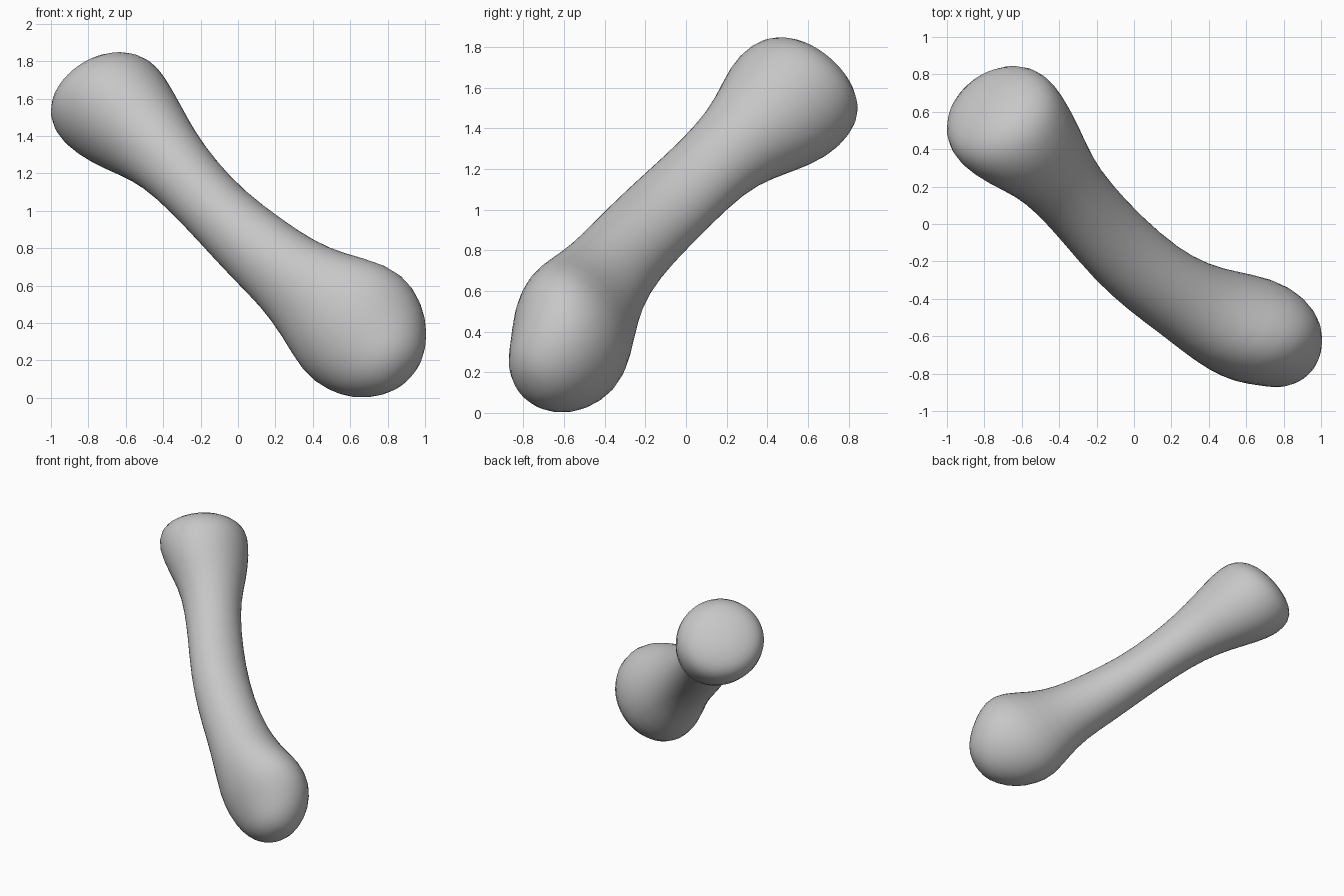
import bpy
import bmesh
import math
from mathutils import Vector

cube = bpy.data.objects.get("Cube")
if cube:
    bpy.data.objects.remove(cube, do_unlink=True)

SEGMENTS = 24
# Frame of the bone: middle point, long axis, two directions across it
MIDDLE = Vector((0, 0, 0.93))
AXIS = Vector((-0.624, 0.54, 0.563)).normalized()
ACROSS = Vector((0.67, 0, 0.742)).normalized()
FRONTAL = ACROSS.cross(AXIS).normalized()

# Cross-sections: along axis, centre across, centre frontal,
# radius across, radius frontal, lean of the oval, tilt of the ring
SECTIONS = [
    (-1.41, .01, 0, .12, .10, 0, 0),
    (-1.35, .01, 0, .21, .18, 0, 0),
    (-1.24, .01, -.01, .305, .242, 0, 0),
    (-1.1, .02, .01, .365, .298, .07, 0),
    (-.95, .01, .035, .372, .312, .12, 0),
    (-.75, -.01, .09, .282, .278, .14, 0),
    (-.55, -.02, .13, .228, .233, .05, 0),
    (-.3, -.03, .16, .208, .215, 0, 0),
    (0, -.03, .157, .183, .219, 0, 0),
    (.3, -.01, .13, .183, .208, 0, 0),
    (.55, .01, .10, .205, .214, 0, 0),
    (.75, .02, .057, .25, .268, .05, 0),
    (.95, .02, .05, .307, .328, .08, .1),
    (1.1, .015, .05, .325, .335, 0, .6),
    (1.2, .015, .045, .29, .302, 0, 1),
    (1.26, .015, .045, .22, .22, 0, 1),
    (1.29, .01, .045, .11, .11, 0, 1),
]
# Slope of the upper end face in the two cross directions
SLOPE_ACROSS, SLOPE_FRONTAL = -0.15, 0.05


def make_material(name, colour):
    material = bpy.data.materials.new(name)
    material.use_nodes = True
    material.diffuse_color = colour
    shader = material.node_tree.nodes["Principled BSDF"]
    shader.inputs["Base Color"].default_value = colour
    shader.inputs["Roughness"].default_value = 0.7
    return material


def add_ring(bm, section):
    along, centre_a, centre_f, radius_a, radius_f, lean, tilt = section
    ring = []
    for i in range(SEGMENTS):
        angle = math.tau * i / SEGMENTS
        a = radius_a * math.cos(angle)
        f = radius_f * math.sin(angle + lean)
        slope = tilt * (SLOPE_ACROSS * a + SLOPE_FRONTAL * f)
        point = (MIDDLE + AXIS * (along + slope)
                 + ACROSS * (centre_a + a)
                 + FRONTAL * (centre_f + f))
        ring.append(bm.verts.new(point))
    return ring


# Bone: shaft with two swollen ends, skinned through the oval sections
bm = bmesh.new()
rings = [add_ring(bm, section) for section in SECTIONS]
for lower, upper in zip(rings, rings[1:]):
    for i in range(SEGMENTS):
        j = (i + 1) % SEGMENTS
        bm.faces.new((lower[i], lower[j], upper[j], upper[i]))

# Close each end with a fan around a slightly raised pole
for ring, lift in ((rings[0], -0.02), (rings[-1], 0.01)):
    centre = sum((v.co for v in ring), Vector()) / SEGMENTS
    pole = bm.verts.new(centre + AXIS * lift)
    for i in range(SEGMENTS):
        bm.faces.new((ring[i], ring[(i + 1) % SEGMENTS], pole))

bmesh.ops.recalc_face_normals(bm, faces=bm.faces)
mesh = bpy.data.meshes.new("bone")
bm.to_mesh(mesh)
bm.free()

bone = bpy.data.objects.new("bone", mesh)
bpy.context.collection.objects.link(bone)
mesh.materials.append(make_material("pale grey", (0.57, 0.57, 0.57, 1)))

# Soft surface
for polygon in mesh.polygons:
    polygon.use_smooth = True
rounding = bone.modifiers.new("rounding", "SUBSURF")
rounding.levels = 1
rounding.render_levels = 1
